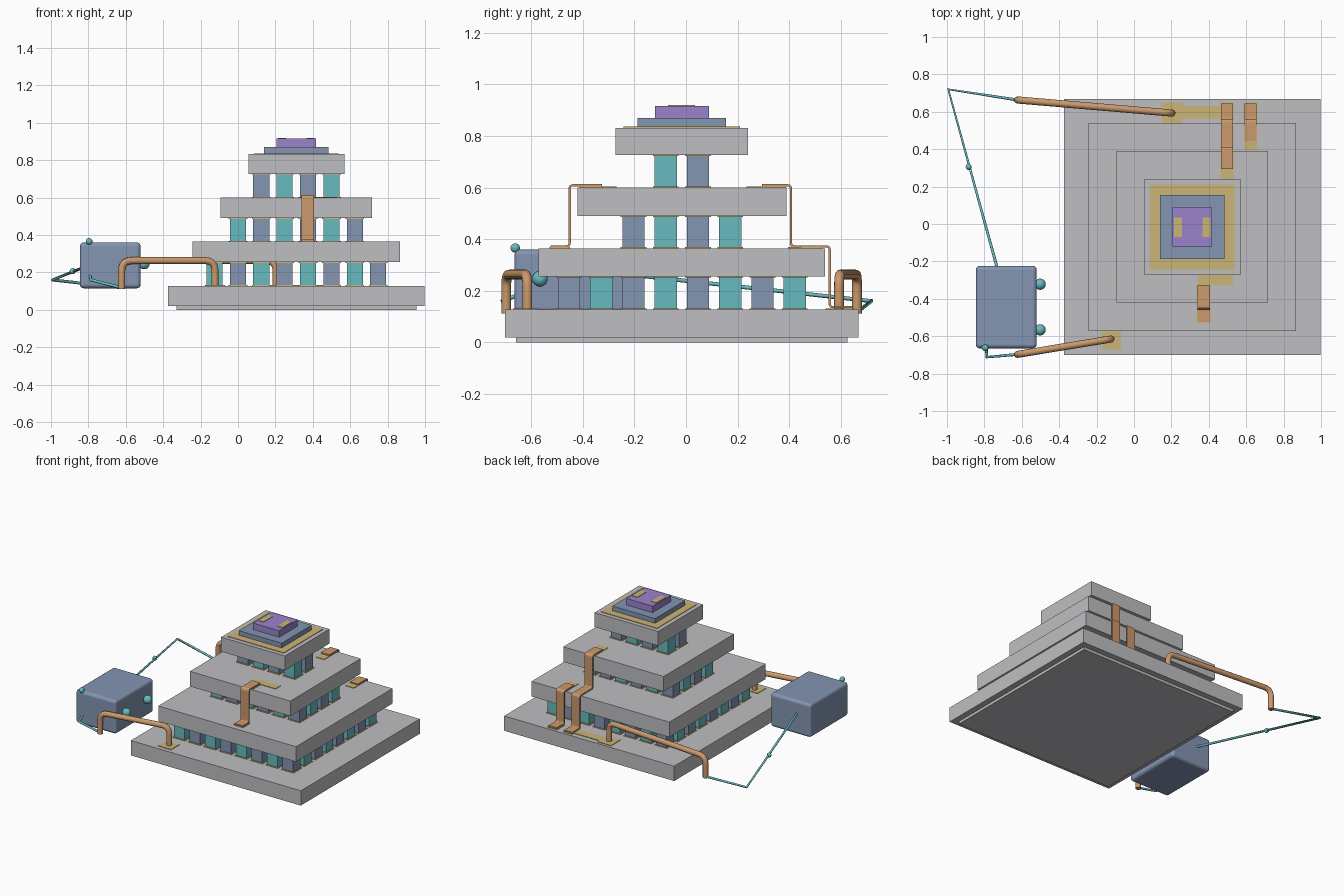
import bpy, bmesh, math
from mathutils import Vector, Matrix

old = bpy.data.objects.get("Cube")
if old:
    bpy.data.objects.remove(old, do_unlink=True)


def material(name, r, g, b):
    m = bpy.data.materials.new(name)
    m.use_nodes = True
    m.diffuse_color = (r, g, b, 1)
    node = next(n for n in m.node_tree.nodes if n.type == 'BSDF_PRINCIPLED')
    node.inputs["Base Color"].default_value = (r, g, b, 1)
    node.inputs["Roughness"].default_value = 0.6
    return m


GREY = material("light grey", 0.52, 0.52, 0.54)
BLUE = material("slate blue", 0.23, 0.30, 0.45)
TEAL = material("teal", 0.14, 0.50, 0.53)
COPPER = material("copper", 0.60, 0.32, 0.15)
GOLD = material("gold", 0.60, 0.46, 0.18)
PURPLE = material("purple", 0.33, 0.23, 0.60)

CX, CY = 0.312, -0.016      # centre of the stack
PAD = 0.004                 # thickness of gold pads


def add_mesh(name, bm, *mats):
    bmesh.ops.recalc_face_normals(bm, faces=bm.faces)
    mesh = bpy.data.meshes.new(name)
    bm.to_mesh(mesh)
    bm.free()
    for m in mats:
        mesh.materials.append(m)
    ob = bpy.data.objects.new(name, mesh)
    bpy.context.scene.collection.objects.link(ob)
    return ob


def add_box(bm, x0, x1, y0, y1, z0, z1, index=0):
    mat = Matrix.Translation(((x0 + x1) / 2, (y0 + y1) / 2, (z0 + z1) / 2)) \
        @ Matrix.Diagonal((x1 - x0, y1 - y0, z1 - z0, 1))
    made = bmesh.ops.create_cube(bm, size=1, matrix=mat)
    for f in {f for v in made["verts"] for f in v.link_faces}:
        f.material_index = index


def box(name, mat, *bounds):
    bm = bmesh.new()
    add_box(bm, *bounds)
    return add_mesh(name, bm, mat)


def slab(name, mat, half, z0, z1):
    return box(name, mat, CX - half, CX + half, CY - half, CY + half, z0, z1)


def rounded(points, radius, steps=6):
    """Round the inner corners of a path."""
    pts = [Vector(p) for p in points]
    out = [pts[0]]
    for a, b, c in zip(pts, pts[1:], pts[2:]):
        p = b + (a - b).normalized() * radius
        q = b + (c - b).normalized() * radius
        for i in range(steps + 1):
            t = i / steps
            out.append(p * (1 - t) ** 2 + b * 2 * t * (1 - t) + q * t * t)
    return out + [pts[-1]]


def tube(name, mat, points, radius):
    curve = bpy.data.curves.new(name, 'CURVE')
    curve.dimensions = '3D'
    curve.bevel_depth = radius
    curve.bevel_resolution = 4
    curve.use_fill_caps = True
    spline = curve.splines.new('POLY')
    spline.points.add(len(points) - 1)
    for sp, p in zip(spline.points, points):
        sp.co = (*p, 1)
    curve.materials.append(mat)
    ob = bpy.data.objects.new(name, curve)
    bpy.context.scene.collection.objects.link(ob)


def strap(name, x, profile, width=0.066):
    """Thin ribbon following a (y, z) profile."""
    path = rounded([(x, y, z) for y, z in profile], 0.014, 4)
    bm = bmesh.new()
    rows = [[bm.verts.new(p + Vector((s * width / 2, 0, 0))) for s in (-1, 1)] for p in path]
    for (a, b), (c, d) in zip(rows, rows[1:]):
        bm.faces.new((a, b, d, c))
    ob = add_mesh(name, bm, COPPER)
    mod = ob.modifiers.new("thickness", 'SOLIDIFY')
    mod.thickness = 0.009
    mod.offset = 0


def ball(name, loc, radius):
    bm = bmesh.new()
    bmesh.ops.create_uvsphere(bm, u_segments=24, v_segments=12, radius=radius,
                              matrix=Matrix.Translation(loc))
    add_mesh(name, bm, TEAL).data.shade_smooth()


def pillars(name, nx, ny, z0, z1, parity):
    """Checkered grid of square pillars with gold pads at both ends."""
    bm, step = bmesh.new(), 0.125
    for i in range(nx):
        for j in range(ny):
            x = CX + (i - (nx - 1) / 2) * step
            y = CY + (j - (ny - 1) / 2) * step
            for h, a, b, index in ((0.043, z0 + PAD, z1 - PAD, (i + j + parity) % 2),
                                   (0.05, z0, z0 + PAD, 2), (0.05, z1 - PAD, z1, 2)):
                add_box(bm, x - h, x + h, y - h, y + h, a, b, index)
    add_mesh(name, bm, TEAL, BLUE, GOLD)


# Stacked tiers
slab("bottom_plate", GREY, 0.642, 0, 0.02)
slab("base_tier", GREY, 0.685, 0.02, 0.128)
slab("second_tier", GREY, 0.555, 0.255, 0.365)
slab("third_tier", GREY, 0.405, 0.49, 0.6)
slab("top_tier", GREY, 0.257, 0.727, 0.832)
slab("top_gold_plate", GOLD, 0.226, 0.832, 0.836)
slab("cap_block", BLUE, 0.172, 0.832, 0.87)
slab("crown_block", PURPLE, 0.105, 0.87, 0.917)
for side, x in (("right", 0.235), ("left", 0.388)):
    box("crown_contact_" + side, GOLD, x - 0.021, x + 0.021, -0.07, 0.035, 0.917, 0.92)

# Pillars between tiers
pillars("lower_pillars", 8, 8, 0.128, 0.255, 0)
pillars("middle_pillars", 6, 4, 0.365, 0.49, 0)
pillars("upper_pillars", 4, 2, 0.6, 0.727, 1)

# Copper straps stepping down the tiers
strap("front_strap", 0.373, [(-0.325, 0.609), (-0.451, 0.609), (-0.451, 0.372), (-0.525, 0.372)])
strap("back_long_strap", 0.497, [(0.295, 0.609), (0.407, 0.609), (0.407, 0.372),
                                 (0.557, 0.372), (0.557, 0.137), (0.645, 0.137)])
strap("back_short_strap", 0.623, [(0.445, 0.372), (0.557, 0.372), (0.557, 0.137), (0.645, 0.137)])

# Gold traces and landing pads
traces = [
    ("front_trace", 0.34, 0.53, -0.325, -0.27, 0.6),
    ("front_strap_top_pad", 0.335, 0.41, -0.41, -0.325, 0.6),
    ("front_strap_foot_pad", 0.335, 0.411, -0.53, -0.45, 0.365),
    ("back_long_top_pad", 0.463, 0.531, 0.235, 0.385, 0.6),
    ("back_short_top_pad", 0.588, 0.658, 0.395, 0.53, 0.365),
    ("back_long_foot_pad", 0.463, 0.531, 0.56, 0.65, 0.128),
    ("back_short_foot_pad", 0.585, 0.66, 0.56, 0.65, 0.128),
    ("back_trace", 0.26, 0.463, 0.565, 0.63, 0.128),
    ("back_pipe_pad", 0.15, 0.26, 0.54, 0.65, 0.128),
    ("front_pipe_pad", -0.175, -0.07, -0.67, -0.575, 0.128),
]
for name, x0, x1, y0, y1, z in traces:
    box(name, GOLD, x0, x1, y0, y1, z, z + PAD)

# Copper pipes bridging outward
for name, (xa, ya), (xb, yb) in (("front_pipe", (-0.622, -0.697), (-0.123, -0.615)),
                                 ("back_pipe", (-0.622, 0.663), (0.203, 0.593))):
    tube(name, COPPER, rounded([(xa, ya, 0.112), (xa, ya, 0.263),
                                (xb, yb, 0.263), (xb, yb, 0.13)], 0.055), 0.019)

# Side box with rounded edges and knobs
body = box("side_box", BLUE, -0.846, -0.52, -0.665, -0.224, 0.115, 0.36)
body.data.shade_smooth()
bevel = body.modifiers.new("rounding", 'BEVEL')
bevel.width, bevel.segments, bevel.harden_normals = 0.022, 4, True
ball("knob_front", (-0.502, -0.566, 0.247), 0.03)
ball("knob_back", (-0.502, -0.322, 0.247), 0.03)
ball("corner_knob", (-0.796, -0.662, 0.366), 0.018)

# Thin wires from the box to the pipes
tube("back_wire", TEAL, [(-0.622, 0.663, 0.118), (-0.993, 0.72, 0.16), (-0.73, -0.24, 0.265)], 0.008)
ball("wire_bead", (-0.884, 0.305, 0.207), 0.016)
tube("front_wire", TEAL, [(-0.622, -0.697, 0.118), (-0.787, -0.712, 0.16), (-0.79, -0.66, 0.18)], 0.008)
